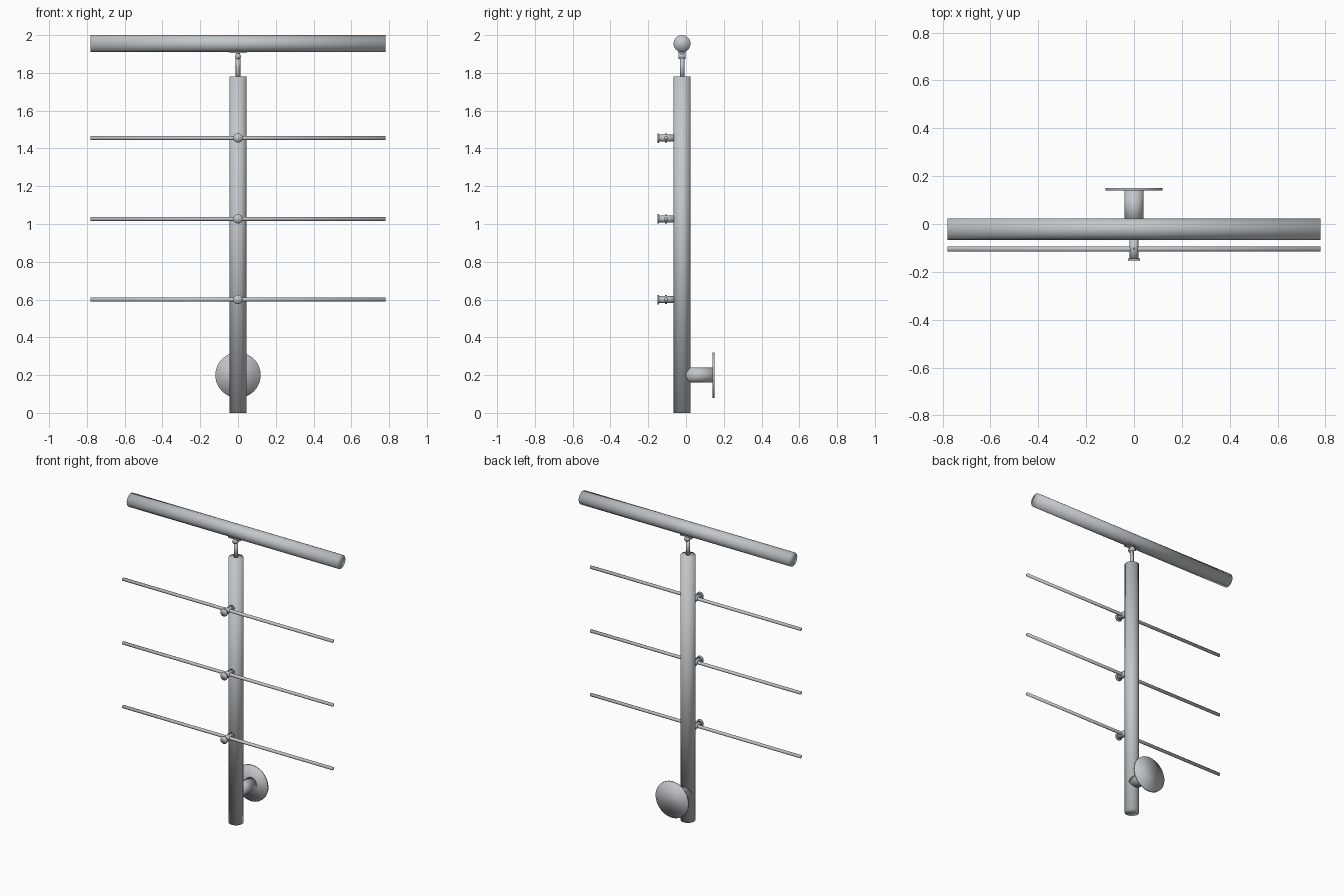
import bpy
from mathutils import Vector

if "Cube" in bpy.data.objects:
    bpy.data.objects.remove(bpy.data.objects["Cube"])

# One brushed steel colour for everything
steel = bpy.data.materials.new("brushed_steel")
steel.diffuse_color = (0.54, 0.57, 0.59, 1)
steel.use_nodes = True
steel.node_tree.nodes["Principled BSDF"].inputs["Base Color"].default_value = steel.diffuse_color

POST_Y = -0.021   # axis of post and handrail
ROD_Y = -0.105    # axis of the infill rods


def bar(name, start, end, radius, sides=32):
    """Round bar between two points, smooth shaded."""
    a, b = Vector(start), Vector(end)
    bpy.ops.mesh.primitive_cylinder_add(
        vertices=sides, radius=radius, depth=(b - a).length, location=(a + b) / 2,
        rotation=(b - a).to_track_quat('Z', 'Y').to_euler())
    ob = bpy.context.object
    ob.name = name
    ob.data.materials.append(steel)
    bpy.ops.object.shade_smooth()
    return ob


# Main post and handrail
bar("post", (0, POST_Y, 0), (0, POST_Y, 1.78), 0.045)
bar("handrail", (-0.78, POST_Y, 1.955), (0.78, POST_Y, 1.955), 0.045)

# Handrail support: stem, hinge knuckle, neck and saddle plate
bar("support_stem", (0, POST_Y, 1.77), (0, POST_Y, 1.88), 0.012, 20)
bar("hinge_knuckle", (0, POST_Y - 0.019, 1.888), (0, POST_Y + 0.019, 1.888), 0.015, 20)
bar("support_neck", (0, POST_Y, 1.888), (0, POST_Y, 1.915), 0.011, 20)
bpy.ops.mesh.primitive_cube_add(size=1, location=(0, POST_Y, 1.91))
saddle = bpy.context.object
saddle.name = "saddle_plate"
saddle.scale = (0.09, 0.044, 0.008)
saddle.data.materials.append(steel)

# Infill rods, each with a holder, a front cap and a clamping screw
for i, z in enumerate((0.60, 1.027, 1.455), 1):
    bar(f"rod_{i}", (-0.78, ROD_Y, z), (0.78, ROD_Y, z), 0.0105, 16)
    bar(f"rod_holder_{i}", (0, -0.06, z), (0, -0.146, z), 0.018, 24)
    bar(f"holder_cap_{i}", (0, -0.144, z), (0, -0.152, z), 0.025, 24)
    bar(f"clamp_screw_{i}", (0, ROD_Y, z - 0.024), (0, ROD_Y, z + 0.024), 0.005, 12)

# Wall mount: stub and round flange
bar("wall_stub", (0, 0.0, 0.20), (0, 0.143, 0.20), 0.04)
bar("wall_flange", (0, 0.14, 0.20), (0, 0.151, 0.20), 0.12, 48)
